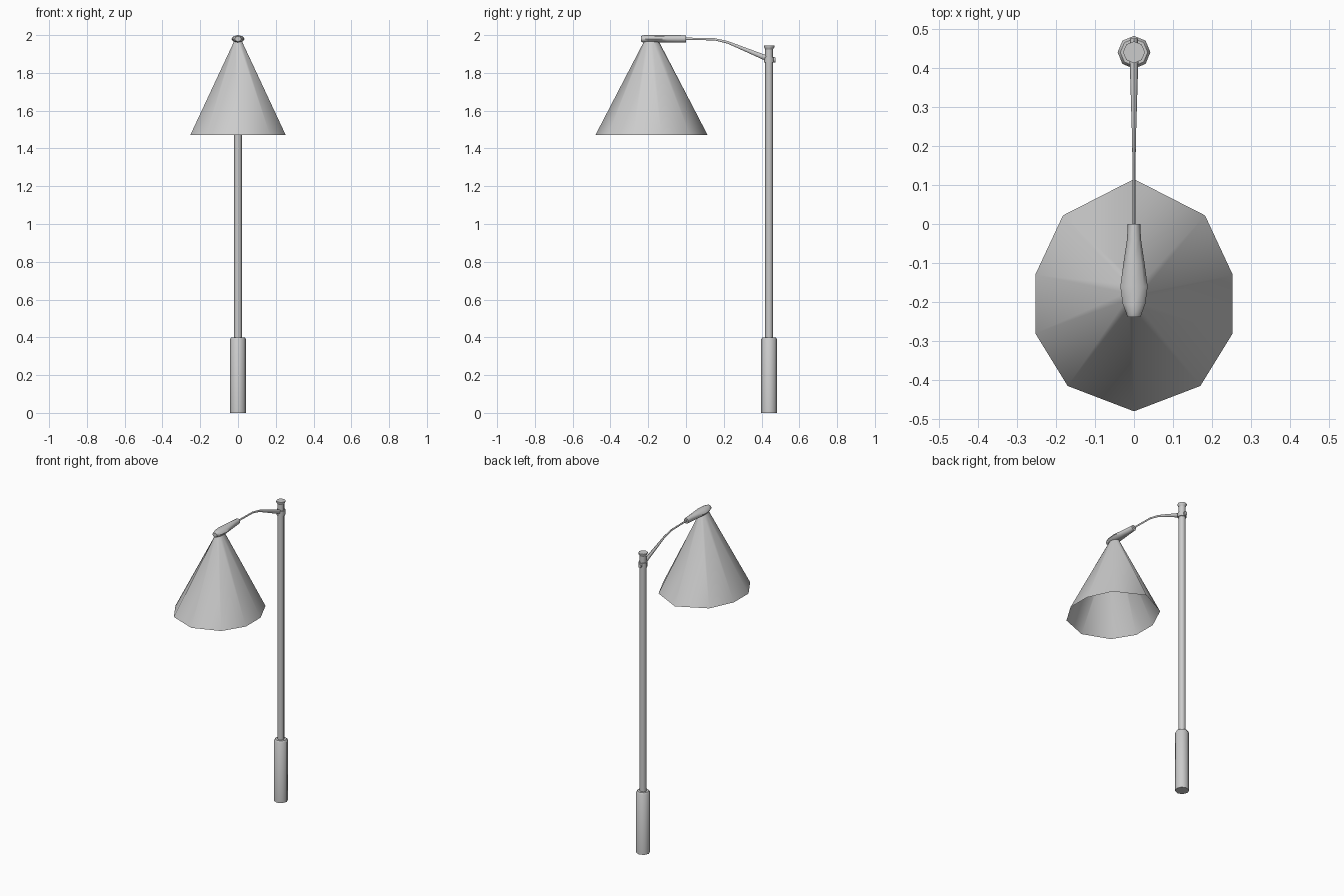
import bpy
from math import sin, cos, pi

if "Cube" in bpy.data.objects:
    bpy.data.objects.remove(bpy.data.objects["Cube"])


def mesh_object(name, verts, faces, angle=40):
    me = bpy.data.meshes.new(name)
    me.from_pydata(verts, [], faces)
    me.update()
    ob = bpy.data.objects.new(name, me)
    bpy.context.collection.objects.link(ob)
    bpy.ops.object.select_all(action='DESELECT')
    ob.select_set(True)
    bpy.context.view_layer.objects.active = ob
    bpy.ops.object.mode_set(mode='EDIT')
    bpy.ops.mesh.select_all(action='SELECT')
    bpy.ops.mesh.normals_make_consistent(inside=False)
    bpy.ops.object.mode_set(mode='OBJECT')
    bpy.ops.object.shade_smooth_by_angle(angle=angle * pi / 180)
    return ob


def loft(name, rings, capped=True, angle=40):
    """Join equal-length rings of points into a tube."""
    n = len(rings[0])
    verts = [p for r in rings for p in r]
    faces = [(k * n + i, k * n + (i + 1) % n, (k + 1) * n + (i + 1) % n, (k + 1) * n + i)
             for k in range(len(rings) - 1) for i in range(n)]
    if capped:
        faces += [tuple(range(n)), tuple(range(len(verts) - n, len(verts)))]
    return mesh_object(name, verts, faces, angle)


def turned(name, profile, y=0.44, n=8):
    """Upright turned part from (radius, z) pairs."""
    return loft(name, [[(r * sin(2 * pi * i / n), y + r * cos(2 * pi * i / n), z)
                        for i in range(n)] for r, z in profile], angle=50)


def along_y(name, stations, n=8, turn=0.0, angle=50):
    """Tapered part along y from (y, z, half width, half height)."""
    return loft(name, [[(w * cos(2 * pi * (i + turn) / n), y, z + h * sin(2 * pi * (i + turn) / n))
                        for i in range(n)] for y, z, w, h in stations], angle=angle)


# Post: thick base sleeve, slim pole, cap and arm collar
turned("base_sleeve", [(0.042, 0), (0.042, 0.39), (0.035, 0.40)])
turned("pole", [(0.021, 0.39), (0.021, 1.935)])
turned("pole_cap", [(0.021, 1.925), (0.028, 1.937), (0.028, 1.945)])
turned("arm_collar", [(0.027, 1.855), (0.027, 1.885)])

# Curved tapering arm, its root passing through the pole
along_y("arm", [(0.475, 1.868, 0.010, 0.014), (0.415, 1.882, 0.011, 0.015),
                (0.32, 1.921, 0.008, 0.011), (0.22, 1.962, 0.005, 0.007),
                (0.15, 1.978, 0.004, 0.006), (-0.02, 1.981, 0.004, 0.006)])

# Lamp head
along_y("lamp_head", [(0.0, 1.980, 0.016, 0.018), (-0.04, 1.980, 0.018, 0.020),
                      (-0.10, 1.980, 0.027, 0.020), (-0.16, 1.980, 0.035, 0.020),
                      (-0.205, 1.980, 0.029, 0.020), (-0.228, 1.980, 0.020, 0.019),
                      (-0.238, 1.980, 0.017, 0.014)])

# Open ten-sided shade
half = [(0.182, 0.022), (0.253, -0.13), (0.253, -0.28), (0.17, -0.415)]
rim = [(0, 0.115)] + half + [(0, -0.48)] + [(-x, y) for x, y in reversed(half)]
top = [(x * 0.08, -0.183 + (y + 0.183) * 0.13, 1.968) for x, y in rim]
loft("shade", [[(x, y, 1.47) for x, y in rim], top], capped=False, angle=60)
